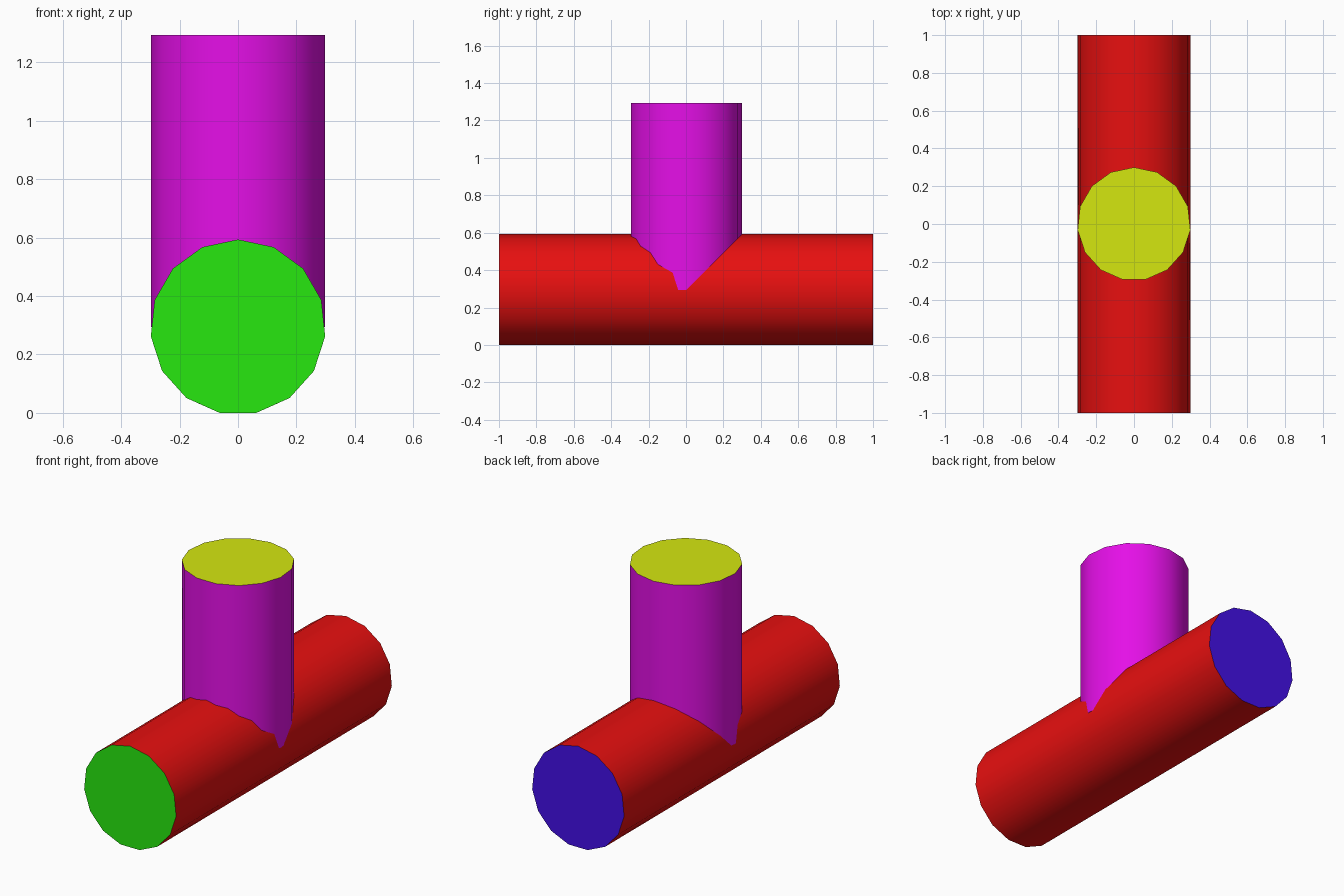
import bpy, bmesh, math
from mathutils import Matrix

if "Cube" in bpy.data.objects:
    bpy.data.objects.remove(bpy.data.objects["Cube"])

R, N = 0.30, 15
AXIS_Z = R * math.cos(math.pi / N)      # lowest flat side rests on z = 0


def material(name, rgb):
    m = bpy.data.materials.new(name)
    m.diffuse_color = (*rgb, 1.0)
    m.use_nodes = True
    m.node_tree.nodes["Principled BSDF"].inputs["Base Color"].default_value = m.diffuse_color
    return m


red = material("red", (0.8, 0.005, 0.005))
magenta = material("magenta", (0.78, 0.005, 0.8))
green = material("green", (0.02, 0.8, 0.005))
blue = material("blue", (0.056, 0.005, 0.8))
yellow = material("yellow", (0.66, 0.8, 0.005))


def pipe(name, z0, z1, mats, matrix):
    """15-sided cylinder along z; mats = side, lower cap, upper cap."""
    bm = bmesh.new()
    rings = [[bm.verts.new((R * math.sin(a), R * math.cos(a), z))
              for a in (2 * math.pi * i / N for i in range(N))] for z in (z0, z1)]
    low, high = rings
    for i in range(N):
        j = (i + 1) % N
        f = bm.faces.new((low[i], high[i], high[j], low[j]))
        f.smooth = True
    bm.faces.new(low).material_index = 1
    bm.faces.new(high).material_index = 2
    bmesh.ops.recalc_face_normals(bm, faces=bm.faces)
    bm.transform(matrix)
    me = bpy.data.meshes.new(name)
    bm.to_mesh(me)
    bm.free()
    for m in mats:
        me.materials.append(m)
    ob = bpy.data.objects.new(name, me)
    bpy.context.collection.objects.link(ob)
    bpy.context.view_layer.objects.active = ob
    ob.select_set(True)
    bpy.ops.object.shade_smooth_by_angle(angle=math.radians(40))
    ob.select_set(False)
    return ob


# Horizontal pipe along y: green front cap, blue back cap
pipe("main_pipe", -1, 1, (red, blue, green),
     Matrix.Translation((0, 0, AXIS_Z)) @ Matrix.Rotation(math.pi / 2, 4, 'X'))

# Upright branch starting on the main pipe's axis, yellow top
pipe("branch_pipe", 0, 1, (magenta, magenta, yellow),
     Matrix.Translation((0, 0, AXIS_Z)))
